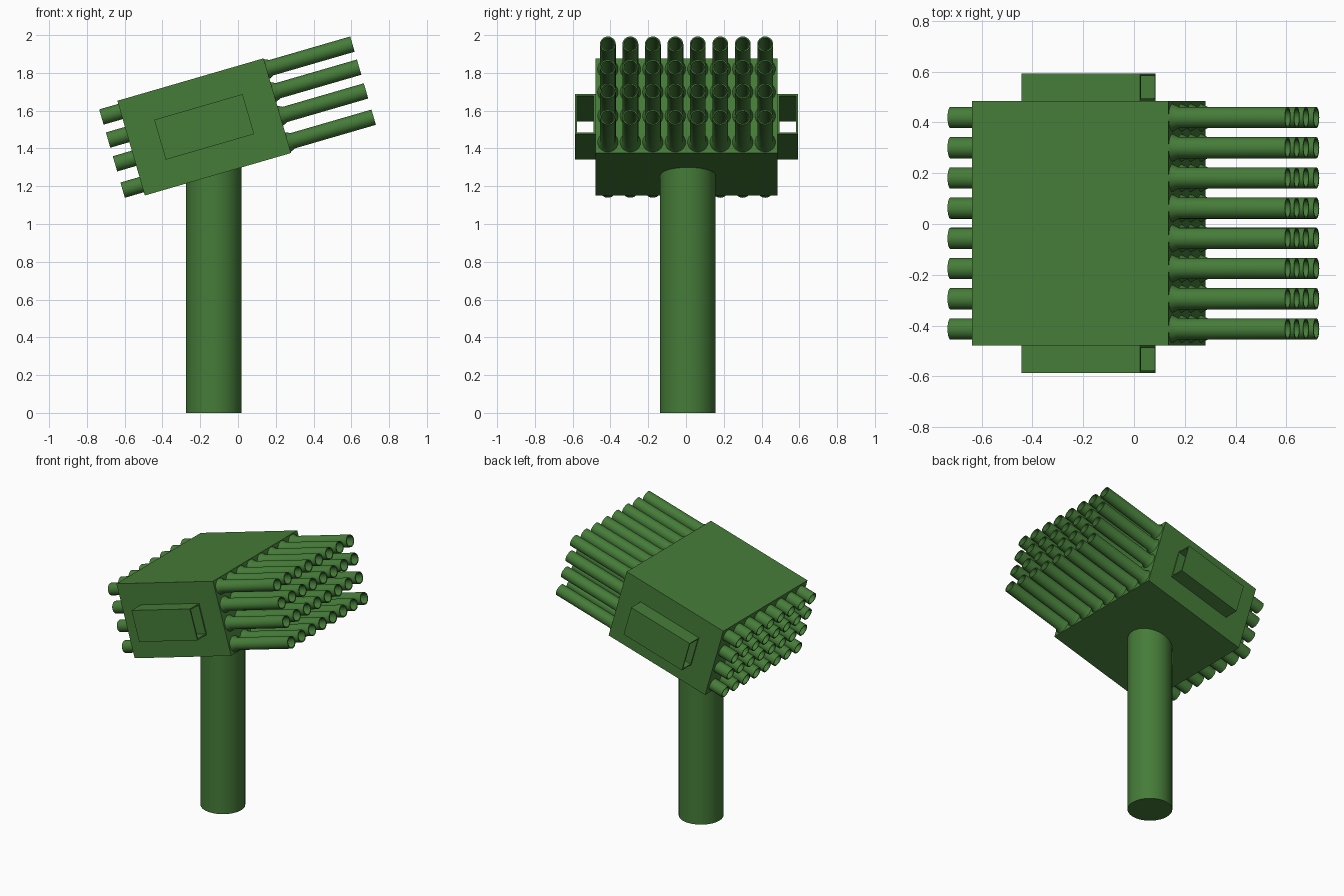
import bpy, bmesh, math
from mathutils import Matrix, Vector

if "Cube" in bpy.data.objects:
    bpy.data.objects.remove(bpy.data.objects["Cube"])

TILT = math.radians(16.2)
CENTRE = Vector((-0.179, 0.003, 1.514))
# local frame of the tilted launcher: x along the tubes, z across them
FRAME = Matrix.Translation(CENTRE) @ Matrix.Rotation(-TILT, 4, 'Y')

green = bpy.data.materials.new("green_paint")
green.diffuse_color = (0.06, 0.2, 0.04, 1)
green.use_nodes = True
green.node_tree.nodes["Principled BSDF"].inputs["Base Color"].default_value = green.diffuse_color


def finish(name, bm, matrix, smooth=False):
    bmesh.ops.recalc_face_normals(bm, faces=bm.faces)
    mesh = bpy.data.meshes.new(name)
    bm.to_mesh(mesh)
    bm.free()
    obj = bpy.data.objects.new(name, mesh)
    bpy.context.collection.objects.link(obj)
    obj.matrix_world = matrix
    mesh.materials.append(green)
    if smooth:
        bpy.ops.object.select_all(action='DESELECT')
        obj.select_set(True)
        bpy.context.view_layer.objects.active = obj
        bpy.ops.object.shade_smooth_by_angle(angle=math.radians(40))
    return obj


def add_box(bm, size, loc=(0, 0, 0)):
    bmesh.ops.create_cube(bm, size=1, matrix=Matrix.Translation(loc) @ Matrix.Diagonal((*size, 1)))


def add_lathe(bm, profile, y, z, sides=24):
    """Turn (x, radius) points about the local x axis."""
    rings = []
    for x, r in profile:
        rings.append([bm.verts.new((x, y + r * math.cos(a), z + r * math.sin(a)))
                      for a in (2 * math.pi * i / sides for i in range(sides))])
    for a, b in zip(rings, rings[1:]):
        for i in range(sides):
            j = (i + 1) % sides
            bm.faces.new((a[i], a[j], b[j], b[i]))


# support post
bm = bmesh.new()
bmesh.ops.create_cone(bm, cap_ends=True, segments=48, radius1=0.147, radius2=0.147, depth=1.35)
finish("support_post", bm, Matrix.Translation((-0.128, 0.01, 0.675)), True)

# tilted housing
bm = bmesh.new()
add_box(bm, (0.806, 0.965, 0.522))
finish("launcher_housing", bm, FRAME)

# open-ended tubes: long with flared collars in front, short stubs behind
FRONT = [(0.40, 0.056), (0.43, 0.042), (0.876, 0.042), (0.876, 0.035), (0.40, 0.035)]
REAR = [(-0.40, 0.042), (-0.508, 0.042), (-0.508, 0.035), (-0.40, 0.035)]
for name, profile in (("front_tubes", FRONT), ("rear_tubes", REAR)):
    bm = bmesh.new()
    for z in (0.202, 0.075, -0.056, -0.201):
        for i in range(8):
            add_lathe(bm, profile, (i - 3.5) * 0.119, z)
    finish(name, bm, FRAME, True)

# hollow side ducts, open at both ends
L, H, W, T = 0.487, 0.22, 0.107, 0.009
for side, name in ((1, "left_side_duct"), (-1, "right_side_duct")):
    bm = bmesh.new()
    y = side * (0.4825 + W / 2)
    for s in (1, -1):
        add_box(bm, (L, W, T), (0, y, s * (H - T) / 2))
        add_box(bm, (L, T, H - 2 * T), (0, y + s * (W - T) / 2, 0))
    finish(name, bm, FRAME)
